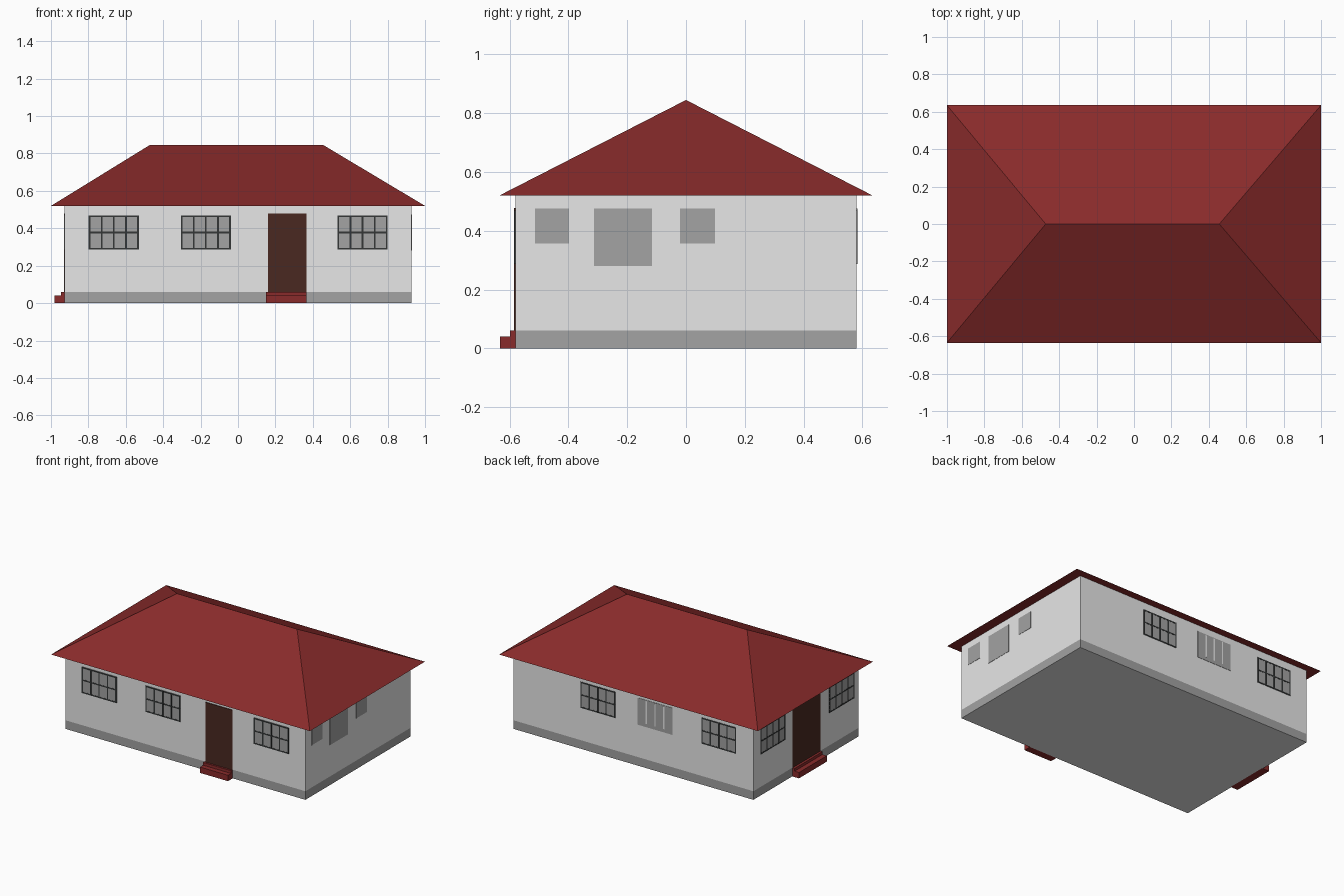
import bpy
import bmesh
from mathutils import Matrix, Vector

cube = bpy.data.objects.get("Cube")
if cube:
    bpy.data.objects.remove(cube, do_unlink=True)


def material(name, r, g, b):
    m = bpy.data.materials.new(name)
    m.use_nodes = True
    m.diffuse_color = (r, g, b, 1)
    m.node_tree.nodes["Principled BSDF"].inputs["Base Color"].default_value = (r, g, b, 1)
    return m


WALL = material("wall white", 0.8, 0.8, 0.8)
GREY = material("base and glass grey", 0.366, 0.366, 0.366)
RED = material("roof red", 0.25, 0.024, 0.024)
BROWN = material("door brown", 0.068, 0.022, 0.015)
DARK = material("frame charcoal", 0.034, 0.037, 0.037)

HALF_X, HALF_Y = 0.928, 0.581
BASE_TOP, EAVES, RIDGE = 0.06, 0.52, 0.845


def finish(bm, name, mat):
    bmesh.ops.recalc_face_normals(bm, faces=bm.faces)
    mesh = bpy.data.meshes.new(name)
    bm.to_mesh(mesh)
    bm.free()
    mesh.materials.append(mat)
    obj = bpy.data.objects.new(name, mesh)
    bpy.context.collection.objects.link(obj)
    return obj


def boxes(name, mat, bounds):
    """One object from boxes given as (low corner, high corner)."""
    bm = bmesh.new()
    for low, high in bounds:
        low, high = Vector(low), Vector(high)
        size = Matrix.Diagonal((*(high - low), 1))
        bmesh.ops.create_cube(bm, size=1, matrix=Matrix.Translation((low + high) / 2) @ size)
    return finish(bm, name, mat)


def on_wall(side, u0, u1, z0, z1, out, sunk=0.005):
    """Bounds of a box on a wall, standing out from it by a distance."""
    sign = -1 if side in ("front", "left_end") else 1
    if side in ("front", "back"):
        a, b = sorted((sign * (HALF_Y - sunk), sign * (HALF_Y + out)))
        return (u0, a, z0), (u1, b, z1)
    a, b = sorted((sign * (HALF_X - sunk), sign * (HALF_X + out)))
    return (a, u0, z0), (b, u1, z1)


def bars(side, u0, u1, z0, z1, cols, rows, thick, out):
    """Evenly spaced upright and level bars, edges included."""
    result = []
    for i in range(cols + 1):
        u = u0 + (u1 - u0 - thick) * i / cols
        result.append(on_wall(side, u, u + thick, z0, z1, out))
    for i in range(rows + 1):
        z = z0 + (z1 - z0 - thick) * i / rows
        result.append(on_wall(side, u0, u1, z, z + thick, out - 0.0003))
    return result


def framed_window(name, side, u0, u1, out, z0=0.287, z1=0.469):
    boxes(name + "_glass", GREY, [on_wall(side, u0, u1, z0, z1, out - 0.0015)])
    boxes(name + "_frame", DARK, bars(side, u0, u1, z0, z1, 4, 2, 0.009, out))


def entrance(name, side, u0, u1, step0, step1, out):
    boxes(name + "_door", BROWN, [on_wall(side, u0, u1, BASE_TOP, 0.478, out)])
    boxes(name + "_steps", RED, [
        on_wall(side, step0, step1, 0, 0.041, 0.052),
        on_wall(side, step0, step1, 0.041, BASE_TOP, 0.018)])


# House body, with a white underside
base = boxes("base_course", GREY, [((-HALF_X, -HALF_Y, 0), (HALF_X, HALF_Y, BASE_TOP))])
base.data.materials.append(WALL)
for face in base.data.polygons:
    face.material_index = int(face.normal.z < -0.9)
boxes("walls", WALL, [((-HALF_X, -HALF_Y, BASE_TOP), (HALF_X, HALF_Y, EAVES))])

# Hipped roof with a flat underside
bm = bmesh.new()
eave = [bm.verts.new((x, y, EAVES)) for x, y in
        ((-1, -0.635), (1, -0.635), (1, 0.635), (-1, 0.635))]
west, east = [bm.verts.new((x, 0, RIDGE)) for x in (-0.472, 0.456)]
for face in (eave, (eave[0], eave[1], east, west), (eave[1], eave[2], east),
             (eave[2], eave[3], west, east), (eave[3], eave[0], west)):
    bm.faces.new(face)
finish(bm, "hipped_roof", RED)

# Barred windows on the front, back and door end
for i, u in enumerate((-0.798, -0.306, 0.532)):
    framed_window(f"front_window_{i + 1}", "front", u, u + 0.268, 0.005)
for i, u in enumerate((-0.795, 0.14)):
    framed_window(f"back_window_{i + 1}", "back", u, u + 0.268, 0.003)
for i, u in enumerate((-0.53, 0.23)):
    framed_window(f"end_window_{i + 1}", "left_end", u, u + 0.275, 0.003)

# Middle back window with pale bars
boxes("back_middle_glass", GREY, [on_wall("back", -0.303, -0.035, 0.287, 0.475, 0.002)])
boxes("back_middle_bars", WALL, [
    on_wall("back", u - 0.005, u + 0.005, 0.31, 0.469, 0.003)
    for u in (-0.236, -0.169, -0.102)])

# Plain windows on the other end
for i, (u0, u1, z0) in enumerate(((-0.514, -0.398, 0.356), (-0.313, -0.116, 0.28),
                                  (-0.021, 0.098, 0.356))):
    boxes(f"plain_window_{i + 1}", GREY, [on_wall("right_end", u0, u1, z0, 0.475, 0.002)])

# Doors with steps
entrance("front", "front", 0.16, 0.366, 0.15, 0.366, 0.005)
entrance("end", "left_end", -0.155, 0.15, -0.155, 0.152, 0.002)
